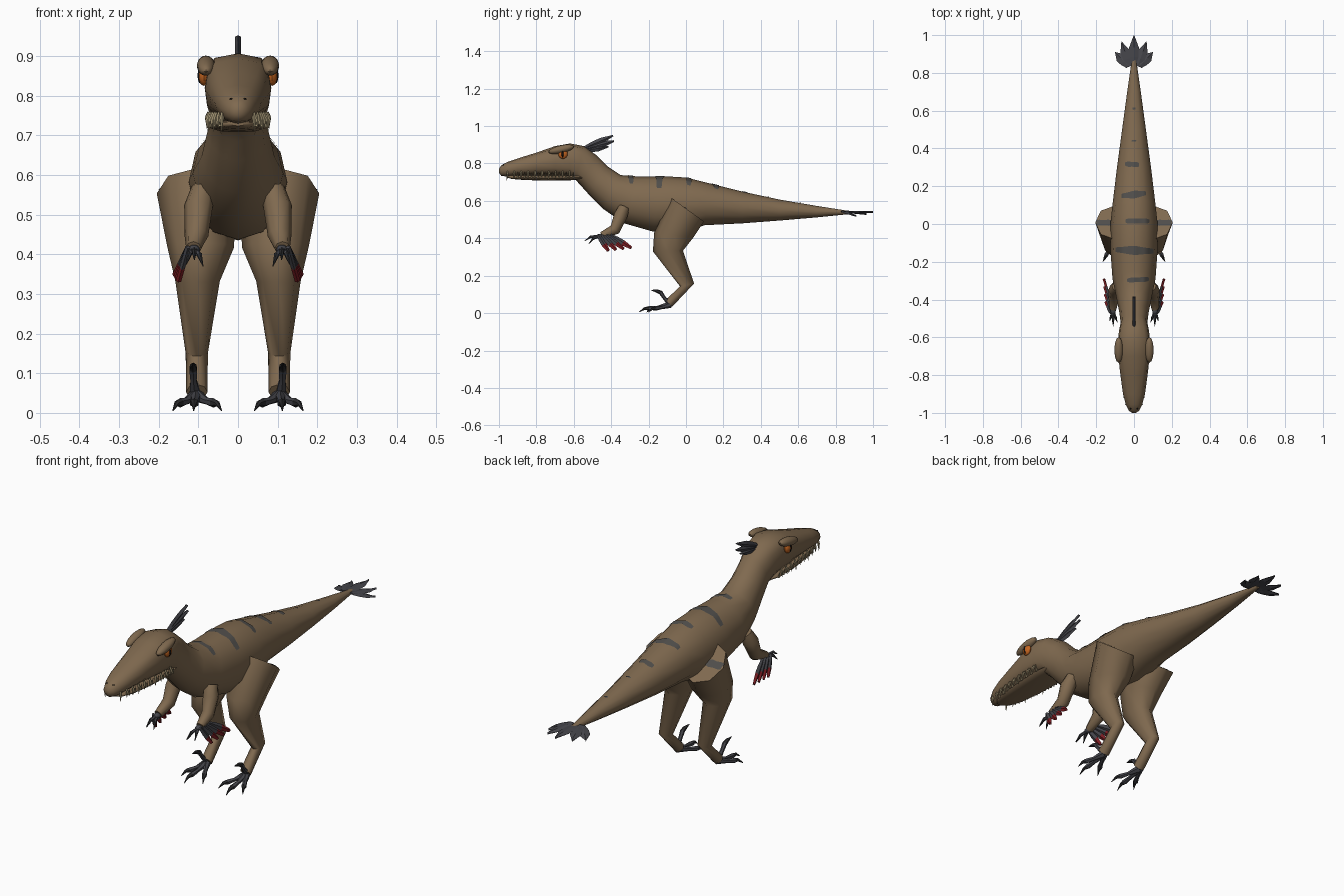
import bpy, bmesh, math
from mathutils import Vector as V
from mathutils.bvhtree import BVHTree

if "Cube" in bpy.data.objects:
    bpy.data.objects.remove(bpy.data.objects["Cube"])

def material(name, r, g, b):
    m = bpy.data.materials.new(name)
    m.diffuse_color = (r, g, b, 1)
    m.use_nodes = True
    m.node_tree.nodes["Principled BSDF"].inputs["Base Color"].default_value = m.diffuse_color
    return m

HIDE = material("brown hide", .215, .143, .079)
STRIPE = material("stripe grey", .08, .076, .07)
FEATHER = material("slate feather", .06, .06, .07)
CLAW = material("black claw", .025, .025, .027)
RED = material("dark red", .2, .012, .016)
ORANGE = material("orange eye", .55, .13, .015)
TOOTH = material("old ivory", .38, .31, .18)
BLACK = material("black", .006, .006, .006)

def finish(name, bm, mats, smooth=40):
    bmesh.ops.recalc_face_normals(bm, faces=bm.faces[:])
    me = bpy.data.meshes.new(name)
    bm.to_mesh(me)
    for m in mats:
        me.materials.append(m)
    if smooth:
        me.polygons.foreach_set("use_smooth", [True] * len(me.polygons))
        me.set_sharp_from_angle(angle=math.radians(smooth))
    ob = bpy.data.objects.new(name, me)
    bpy.context.collection.objects.link(ob)
    tree = BVHTree.FromBMesh(bm)
    bm.free()
    return tree

def loft(name, rings, mats, smooth=40, split=99):
    """Skin a list of point rings; segments from index split on use the second material."""
    bm = bmesh.new()
    vs = [[bm.verts.new(p) for p in r] for r in rings]
    n = len(vs[0])
    for i in range(len(vs) - 1):
        for j in range(n):
            k = (j + 1) % n
            f = bm.faces.new((vs[i][j], vs[i][k], vs[i + 1][k], vs[i + 1][j]))
            f.material_index = int(i >= split)
    bm.faces.new(vs[0])
    bm.faces.new(vs[-1]).material_index = int(len(vs) - 2 >= split)
    return finish(name, bm, mats, smooth)

def slice_ring(a, b, rx, xc=0, n=12, power=1):
    """Ellipse whose axis runs between two (y, z) outline points; a low power makes it boxier."""
    a, b = V((xc, *a)), V((xc, *b))
    mid, half = (a + b) / 2, (a - b) / 2
    out = []
    for i in range(n):
        t = 2 * math.pi * i / n
        s = math.sin(t)
        x = rx * math.copysign(abs(s) ** power, s) if abs(s) > 1e-6 else 0
        out.append(mid + half * math.cos(t) + V((x, 0, 0)))
    return out

def tube(name, pts, radii, mats, n=6, split=99, smooth=40):
    pts = [V(p) for p in pts]
    rings = []
    for i, p in enumerate(pts):
        d = (pts[min(i + 1, len(pts) - 1)] - pts[max(i - 1, 0)]).normalized()
        u = d.cross(V((1, 0, 0)) if abs(d.x) < .8 else V((0, 0, 1))).normalized()
        w = d.cross(u)
        rings.append([p + radii[i] * (u * math.cos(t) + w * math.sin(t))
                      for t in [2 * math.pi * k / n for k in range(n)]])
    return loft(name, rings, mats, smooth, split)

def blade(name, p0, p1, width, flat, mats, split=99, tip=.08, thick=.005):
    """Flat feather; flat is the direction it is thin in, tip its relative end width."""
    p0, p1, flat = V(p0), V(p1), V(flat).normalized()
    side = (p1 - p0).cross(flat).normalized()
    rings = []
    for t, w in ((0, .5), (.3, .9), (.6, 1), (1, tip)):
        c = p0.lerp(p1, t)
        rings.append([c + side * w * width, c + flat * thick, c - side * w * width, c - flat * thick])
    loft(name, rings, mats, 0, split)

def ball(name, c, size, mat, tilt=0):
    bm = bmesh.new()
    bmesh.ops.create_uvsphere(bm, u_segments=12, v_segments=8, radius=1)
    for v in bm.verts:
        x, y, z = (v.co[i] * size[i] for i in range(3))
        v.co = V(c) + V((x, y * math.cos(tilt) - z * math.sin(tilt), y * math.sin(tilt) + z * math.cos(tilt)))
    finish(name, bm, [mat])

# Body: upper head, neck, torso and tail in one skin
head = [(-1, .772, .75, .01, 1), (-.988, .79, .734, .028, 1), (-.955, .808, .73, .044, .9),
        (-.9, .827, .735, .058, .8), (-.8, .858, .739, .072, .65), (-.7, .893, .737, .083, .5),
        (-.62, .907, .732, .084, .5)]
trunk = [(-.545, .893, -.59, .712, .08, .65), (-.48, .845, -.565, .685, .071, .9),
         (-.42, .785, -.52, .635, .077, 1), (-.35, .738, -.44, .555, .092, 1), (-.25, .73, -.33, .48, .114, 1),
         (-.12, .732, -.18, .437, .124, 1), (0, .725, 0, .435, .125, 1), (.12, .695, .1, .47, .113, 1),
         (.3, .65, .3, .48, .09, 1), (.5, .607, .5, .495, .063, 1), (.7, .573, .7, .512, .036, 1),
         (.88, .545, .88, .53, .01, 1)]
body = loft("body", [slice_ring((y, a), (y, b), w, power=p) for y, a, b, w, p in head]
            + [slice_ring((a, b), (c, d), w, power=p) for a, b, c, d, w, p in trunk], [HIDE], 75)

# Lower jaw
jaw = [(-.955, .734, .724, .016), (-.93, .737, .717, .036), (-.87, .738, .712, .055),
       (-.75, .738, .708, .068), (-.62, .738, .71, .074), (-.55, .74, .715, .06)]
loft("lower_jaw", [slice_ring((y, a), (y, b), w, power=.7) for y, a, b, w in jaw], [HIDE], 60)

def head_width(y):
    for a, b in zip(head, head[1:]):
        if a[0] <= y <= b[0]:
            return a[3] + (b[3] - a[3]) * (y - a[0]) / (b[0] - a[0])
    return head[-1][3]

# Stripes laid on the surface below them
def stripe(name, tree, x0, x1, y, wide, slant=0):
    bm = bmesh.new()
    rows, n = [], 16
    for i in range(n + 1):
        t = i / n
        x = x0 + (x1 - x0) * t
        half = wide * (.55 + .45 * math.sin(math.pi * t) ** .5) * (1 + .12 * math.sin(9 * t + y * 20))
        yc = y + slant * (t - .5)
        row = []
        for k in (-1, 0, 1):
            hit = tree.ray_cast(V((x, yc + k * half, 2)), V((0, 0, -1)))
            if hit[0]:
                row.append(bm.verts.new(hit[0] + hit[1] * .003))
        if len(row) == 3:
            rows.append(row)
    for a, b in zip(rows, rows[1:]):
        for k in (0, 1):
            bm.faces.new((a[k], b[k], b[k + 1], a[k + 1]))
    finish(name, bm, [STRIPE])

for i, (x0, x1, y, w, sl) in enumerate([
        (-.035, .078, -.295, .013, .006), (-.095, .1, -.14, .021, -.008), (-.045, .08, .015, .014, 0),
        (-.065, .062, .155, .018, .014), (-.045, .026, .315, .014, -.004),
        (-.012, .012, .44, .004, 0), (-.008, .008, .61, .006, 0)]):
    stripe(f"back_stripe_{i}", body, x0, x1, y, w, sl)

# Tail fan
for i, (x, y, z) in enumerate([(-.1, .91, .52), (-.066, .965, .53), (0, 1, .54), (.066, .965, .53), (.1, .91, .52)]):
    blade(f"tail_feather_{i}", (x * .3, .835, .543), (x, y, z), .026, (0, 0, 1), [FEATHER], tip=.04)

# Head crest
for i, (y, z, w) in enumerate([(-.39, .949, .016), (-.385, .92, .018), (-.415, .89, .016)]):
    blade(f"crest_feather_{i}", (0, -.55, .88 - i * .006), (0, y, z), w, (1, 0, 0), [FEATHER], tip=.25, thick=.007)

for s, side in ((1, "left"), (-1, "right")):
    def P(x, y, z):
        return (s * x, y, z)

    # Face: brow, eye, pupil and nostril
    ball(f"{side}_brow", P(.081, -.667, .876), (.023, .07, .021), HIDE, .22)
    ball(f"{side}_eye", P(.086, -.658, .851), (.014, .025, .026), ORANGE)
    ball(f"{side}_pupil", P(.095, -.66, .851), (.007, .006, .02), BLACK)
    ball(f"{side}_nostril", P(.018, -.977, .792), (.004, .005, .002), BLACK)

    # Teeth, upper row down and lower row up
    for i in range(10):
        y = -.955 + i * .037
        x = head_width(y) * .93
        long = .008 if i in (0, 3, 6) else 0
        tube(f"{side}_upper_tooth_{i}", [P(x * .93, y, .758), P(x, y, .745), P(x, y - .003, .718 - long)],
             [.005, .006, .0008], [TOOTH], 5)
        if i:
            tube(f"{side}_lower_tooth_{i}", [P(x * .94, y + .018, .722), P(x * 1.03, y + .018, .754)],
                 [.005, .0008], [TOOTH], 5)

    # Leg: flat-capped thigh, shin and ankle
    leg = loft(f"{side}_leg", [slice_ring(a, b, r, s * x, 8) for a, b, r, x in [
        ((-.08, .617), (.096, .49), .1, .105), ((-.17, .43), (.04, .405), .084, .094),
        ((-.177, .33), (-.016, .334), .056, .102), ((-.032, .143), (.043, .158), .028, .104),
        ((-.107, .072), (-.075, .033), .027, .104)]], [HIDE], 70)
    stripe(f"{side}_thigh_stripe", leg, s * .115, s * .203, .005, .016)

    # Toes with claws
    for i, (x, y) in enumerate([(.165, -.2), (.112, -.252), (.041, -.21)]):
        b = V((.106, -.085, .045))
        e = V((x, y, .005))
        k, j = b.lerp(e, .4), b.lerp(e, .68)
        k.z, j.z = .03, .025
        tube(f"{side}_toe_{i}", [P(*b), P(*k), P(*j), P(*(j.lerp(e, .45) + V((0, 0, .008)))), P(*e)],
             [.018, .009, .012, .007, .001], [FEATHER, CLAW], 6, 2)
    # Raised sickle claw
    tube(f"{side}_sickle_claw", [P(.108, -.08, .045), P(.112, -.115, .08), P(.113, -.135, .11),
                                 P(.113, -.155, .118), P(.113, -.188, .123)],
         [.017, .009, .011, .009, .001], [FEATHER, CLAW], 6, 2)

    # Arm
    tube(f"{side}_arm", [P(.088, -.33, .565), P(.1, -.35, .52), P(.105, -.38, .447), P(.112, -.45, .415)],
         [.03, .036, .03, .019], [HIDE], 8, smooth=70)
    # Hand and fingers
    ball(f"{side}_palm", P(.111, -.458, .412), (.015, .022, .012), FEATHER)
    for i, (x, y, z) in enumerate([(.13, -.515, .375), (.11, -.542, .386), (.088, -.52, .37)]):
        b, e = V((.111, -.46, .412)), V((x, y, z))
        k = b.lerp(e, .6) + V((0, 0, .012))
        tube(f"{side}_finger_{i}", [P(*b), P(*k), P(*e)], [.007, .007, .001], [FEATHER, CLAW], 6, 1)
    # Red-tipped forearm feathers
    for i in range(4):
        blade(f"{side}_arm_feather_{i}", P(.126, -.47 + i * .022, .418),
              P(.15 + .003 * i, -.415 + i * .041, .333 + .005 * i), .015, (s * 1, 0, .3), [FEATHER, RED], 2,
              tip=.55, thick=.007)
